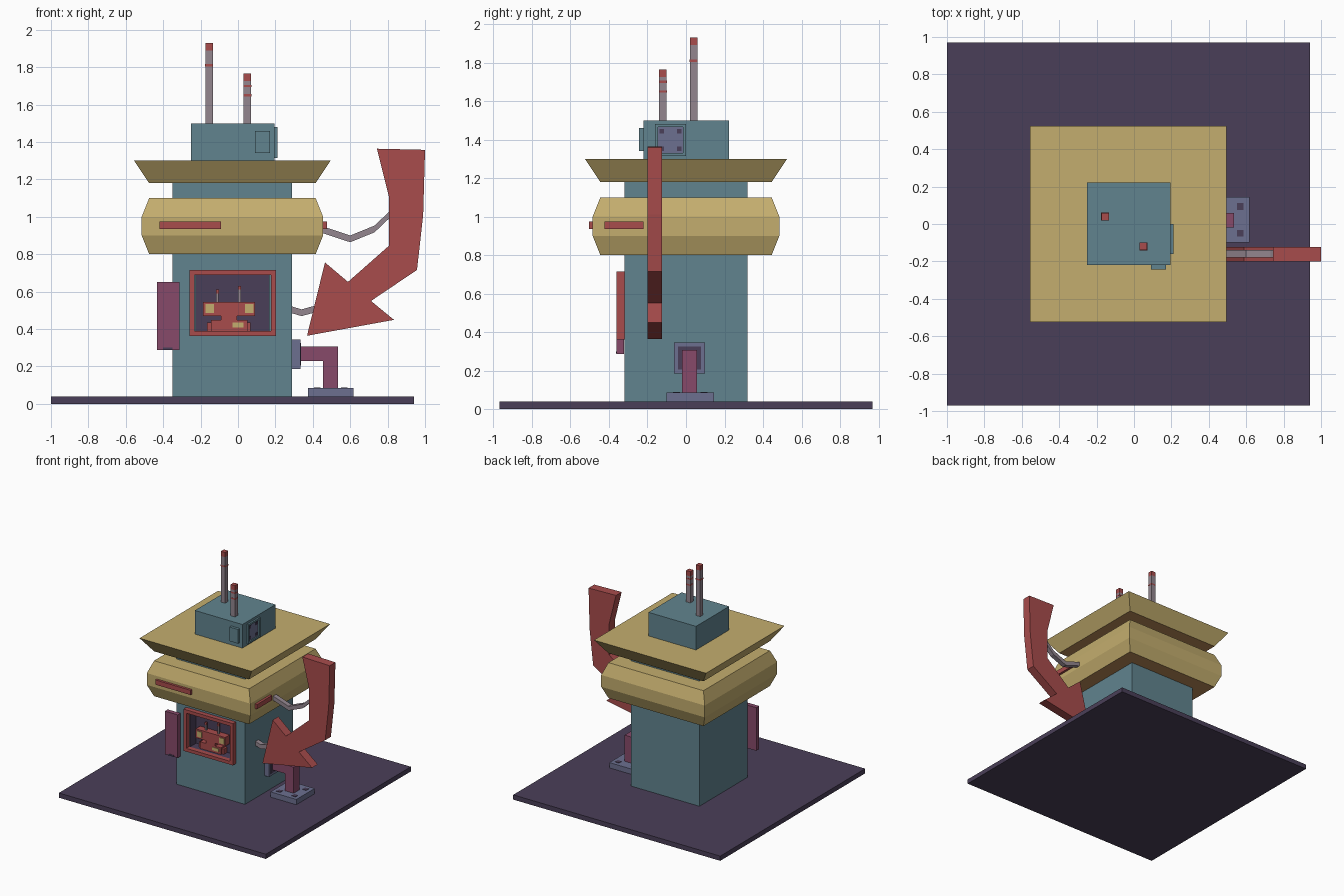
import bpy, bmesh
from mathutils import Vector

if "Cube" in bpy.data.objects:
    bpy.data.objects.remove(bpy.data.objects["Cube"])


def mat(name, hexa):
    lin = []
    for i in (0, 2, 4):
        c = int(hexa[i:i + 2], 16) / 255
        lin.append(c / 12.92 if c <= 0.04045 else ((c + 0.055) / 1.055) ** 2.4)
    m = bpy.data.materials.new(name)
    m.diffuse_color = (*lin, 1)
    m.use_nodes = True
    m.node_tree.nodes["Principled BSDF"].inputs["Base Color"].default_value = m.diffuse_color
    return m


TEAL = mat("teal wall", "61848f")
GOLD = mat("gold roof", "c4ae6e")
BROWN = mat("brown underside", "bc8c58")
RED = mat("red trim", "a84c4c")
DARK = mat("dark purple", "4a3f58")
BLUE = mat("blue grey metal", "6c7090")
PLUM = mat("plum pipe", "874a6a")
GREY = mat("mauve grey metal", "93868f")


def finish(name, bm, *mats):
    bmesh.ops.recalc_face_normals(bm, faces=bm.faces)
    me = bpy.data.meshes.new(name)
    bm.to_mesh(me)
    bm.free()
    for m in mats:
        me.materials.append(m)
    ob = bpy.data.objects.new(name, me)
    bpy.context.collection.objects.link(ob)
    return ob


def cube(bm, x, y, z):
    vs = bmesh.ops.create_cube(bm, size=1)["verts"]
    for v in vs:
        v.co = Vector([(a + b) / 2 + c * (b - a) for (a, b), c in zip((x, y, z), v.co)])


def box(name, m, x, y, z):
    bm = bmesh.new()
    cube(bm, x, y, z)
    return finish(name, bm, m)


def frame(name, m, axis, u, z, d, w):
    """Rectangular frame facing along y or x: u and z are outer spans, d depth, w border."""
    bm = bmesh.new()
    bars = [(u, (z[0], z[0] + w)), (u, (z[1] - w, z[1])),
            ((u[0], u[0] + w), (z[0] + w, z[1] - w)), ((u[1] - w, u[1]), (z[0] + w, z[1] - w))]
    for bu, bz in bars:
        cube(bm, *((bu, d) if axis == "y" else (d, bu)), bz)
    return finish(name, bm, m)


def extrude_y(name, m, pts, y):
    """Extrude an x,z outline between two y values."""
    bm = bmesh.new()
    f = bm.faces.new([bm.verts.new((px, y[0], pz)) for px, pz in pts])
    r = bmesh.ops.extrude_face_region(bm, geom=[f])
    bmesh.ops.translate(bm, vec=(0, y[1] - y[0], 0),
                        verts=[g for g in r["geom"] if isinstance(g, bmesh.types.BMVert)])
    return finish(name, bm, m)


CX = -0.03


def square_loft(name, rings):
    """Square rings (z, half width) joined into a solid; underside is brown."""
    bm = bmesh.new()
    loops = [[bm.verts.new((CX + sx * h, sy * h, z)) for sx, sy in ((-1, -1), (1, -1), (1, 1), (-1, 1))]
             for z, h in rings]
    for a, b in zip(loops, loops[1:]):
        for i in range(4):
            j = (i + 1) % 4
            bm.faces.new((a[i], a[j], b[j], b[i]))
    bm.faces.new(loops[0]).material_index = 1
    bm.faces.new(loops[-1])
    return finish(name, bm, GOLD, BROWN)


def strut(name, pts, w=0.018):
    outline = [(x, z + w) for x, z in pts] + [(x, z - w) for x, z in reversed(pts)]
    return extrude_y(name, GREY, outline, (-0.18, -0.14))


# ground slab
box("ground_slab", DARK, (-1, 0.94), (-0.97, 0.97), (0, 0.04))

# tower body with a dark niche sunk into the front
bm = bmesh.new()
cube(bm, (-0.35, 0.29), (-0.32, 0.32), (0.04, 1.25))
front = min(bm.faces, key=lambda f: f.calc_center_median().y)
bmesh.ops.inset_individual(bm, faces=[front], thickness=0.05)
c = front.calc_center_median()
for v in front.verts:
    v.co.x = -0.225 if v.co.x < c.x else 0.167
    v.co.z = 0.39 if v.co.z < c.z else 0.69
back = bmesh.ops.extrude_discrete_faces(bm, faces=[front])["faces"][0]
for v in back.verts:
    v.co.y += 0.08
back.material_index = 1
for e in back.edges:
    for f in e.link_faces:
        f.material_index = 1
finish("tower_body", bm, TEAL, DARK)

# canopy band, roof and roof box
square_loft("canopy_band", [(0.80, 0.445), (0.90, 0.485), (1.0, 0.485), (1.10, 0.445)])
square_loft("roof", [(1.18, 0.445), (1.30, 0.525)])
box("roof_box", TEAL, (-0.25, 0.195), (-0.22, 0.223), (1.3, 1.5))
box("roof_box_hatch", TEAL, (0.09, 0.17), (-0.243, -0.22), (1.34, 1.46))

# vent on the right of the roof box
frame("vent_frame", TEAL, "x", (-0.16, 0.0), (1.315, 1.48), (0.19, 0.21), 0.015)
box("vent_panel", BLUE, (0.194, 0.199), (-0.145, -0.015), (1.33, 1.465))
for i, dy in enumerate((-0.045, 0.045)):
    for j, dz in enumerate((-0.045, 0.045)):
        box(f"vent_hole_{i}{j}", DARK, (0.196, 0.202), (-0.092 + dy, -0.068 + dy), (1.386 + dz, 1.41 + dz))

# masts with red tips and thin red stripes
for n, x, y, top, stripes in (("tall", -0.155, 0.04, 1.93, (1.81,)),
                              ("short", 0.05, -0.12, 1.765, (1.65, 1.70))):
    h = 0.02
    box(n + "_mast", GREY, (x - h, x + h), (y - h, y + h), (1.5, top - 0.04))
    box(n + "_mast_tip", RED, (x - h, x + h), (y - h, y + h), (top - 0.04, top))
    h = 0.021
    for s in stripes:
        box(n + "_mast_stripe", RED, (x - h, x + h), (y - h, y + h), (s - 0.006, s + 0.006))

# red strips on the canopy band
box("front_strip", RED, (-0.42, -0.09), (-0.505, -0.48), (0.935, 0.975))
box("side_strip", RED, (0.45, 0.475), (-0.424, -0.222), (0.935, 0.975))

# big arrow sign and its struts
extrude_y("arrow_sign", RED, [(0.743, 1.364), (1.0, 1.358), (0.99, 1.01), (0.957, 0.716), (0.711, 0.55),
                              (0.834, 0.449), (0.369, 0.364), (0.465, 0.756), (0.588, 0.652),
                              (0.807, 0.845), (0.807, 1.107)], (-0.2, -0.124))
strut("upper_strut", [(0.44, 0.935), (0.6, 0.882), (0.73, 0.935), (0.83, 1.03)])
strut("lower_strut", [(0.28, 0.505), (0.34, 0.487), (0.44, 0.515)])

# front window frame and little robot display
frame("window_frame", RED, "y", (-0.26, 0.204), (0.362, 0.716), (-0.36, -0.32), 0.028)
Y = (-0.30, -0.24)
box("display_head", RED, (-0.187, 0.09), Y, (0.47, 0.545))
box("display_neck", RED, (-0.09, -0.005), Y, (0.44, 0.475))
box("display_body", RED, (-0.145, 0.05), Y, (0.39, 0.447))
box("display_arms", RED, (-0.165, 0.067), (-0.285, -0.24), (0.39, 0.435))
box("display_chest_plate", GOLD, (-0.03, 0.03), (-0.305, -0.30), (0.408, 0.434))
for i, x in enumerate((-0.15, 0.06)):
    box(f"display_eye_{i}", GOLD, (x - 0.023, x + 0.023), (-0.305, -0.30), (0.485, 0.533))
for i, (x, top) in enumerate(((-0.11, 0.61), (0.008, 0.63))):
    box(f"display_aerial_{i}", GREY, (x - 0.007, x + 0.007), (-0.277, -0.263), (0.545, top - 0.02))
    box(f"display_aerial_tip_{i}", RED, (x - 0.008, x + 0.008), (-0.278, -0.262), (top - 0.02, top))

# side sign panel
box("sign_panel", PLUM, (-0.433, -0.313), (-0.36, -0.322), (0.287, 0.652))
box("sign_mark", DARK, (-0.40, -0.35), (-0.363, -0.36), (0.288, 0.30))

# elbow pipe with flanges
extrude_y("elbow_pipe", PLUM, [(0.33, 0.23), (0.455, 0.23), (0.455, 0.08), (0.535, 0.08),
                               (0.535, 0.306), (0.33, 0.306)], (-0.02, 0.058))
box("wall_flange", BLUE, (0.29, 0.335), (-0.062, 0.099), (0.185, 0.345))
box("floor_flange", BLUE, (0.375, 0.617), (-0.1, 0.145), (0.04, 0.085))
box("wall_flange_plate", DARK, (0.334, 0.338), (-0.042, 0.079), (0.205, 0.325))
for i, dx in enumerate((-1, 1)):
    for j, dy in enumerate((-1, 1)):
        x, y = 0.496 + dx * 0.072, 0.022 + dy * 0.072
        box(f"floor_flange_mark_{i}{j}", DARK, (x - 0.018, x + 0.018), (y - 0.018, y + 0.018), (0.084, 0.088))
